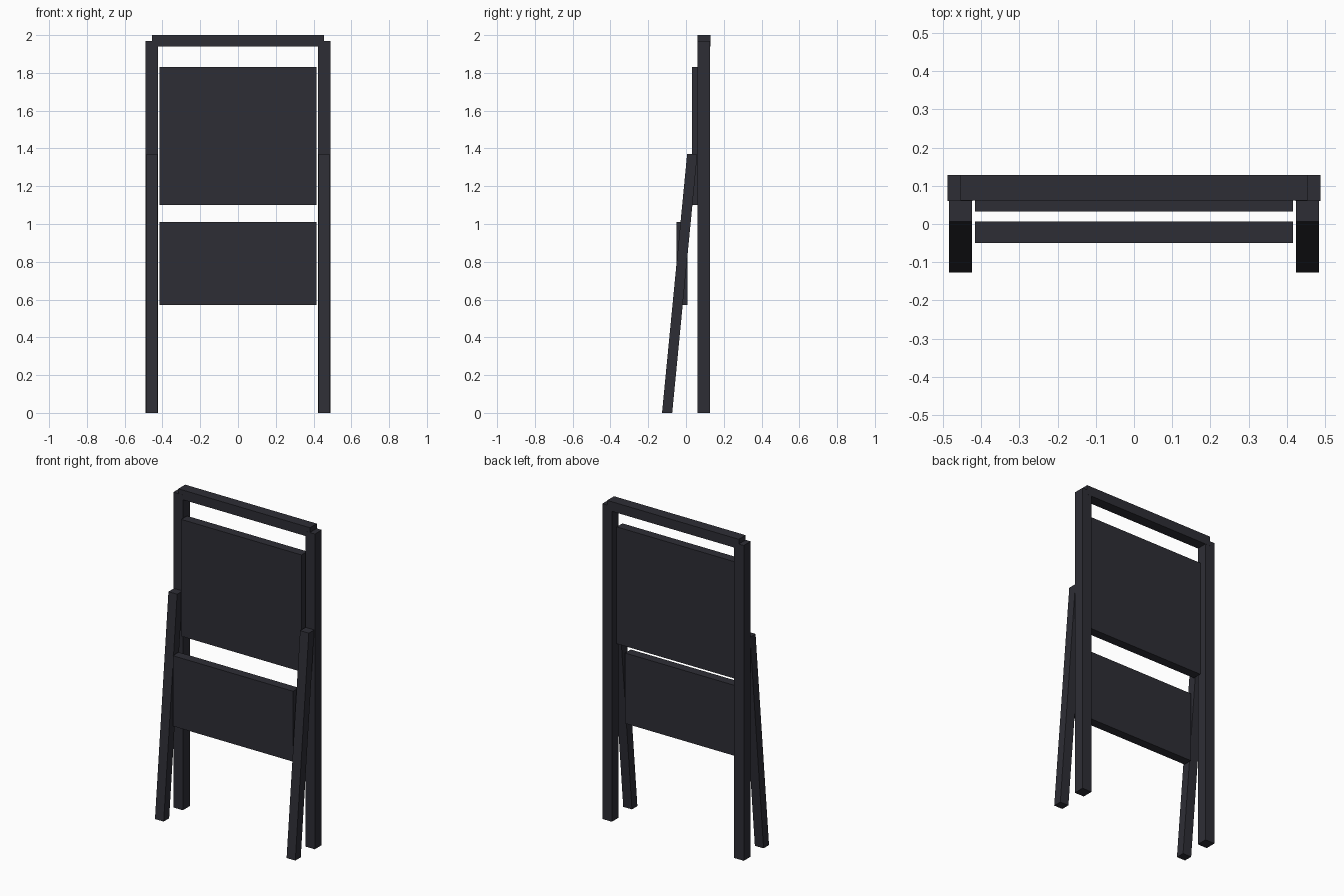
import bpy
import bmesh

cube = bpy.data.objects.get("Cube")
if cube:
    bpy.data.objects.remove(cube, do_unlink=True)

# Single dark painted finish
paint = bpy.data.materials.new("charcoal_paint")
paint.use_nodes = True
colour = (0.027, 0.027, 0.036, 1)
paint.diffuse_color = colour
paint.node_tree.nodes["Principled BSDF"].inputs["Base Color"].default_value = colour


def bar(name, x, y, z, lean=0.0):
    """Box between (min, max) ranges; lean slides its top along y."""
    bm = bmesh.new()
    bmesh.ops.create_cube(bm, size=1)
    for v in bm.verts:
        top = v.co.z > 0
        v.co = (x[v.co.x > 0], y[v.co.y > 0] + lean * top, z[top])
    mesh = bpy.data.meshes.new(name)
    bm.to_mesh(mesh)
    bm.free()
    mesh.materials.append(paint)
    obj = bpy.data.objects.new(name, mesh)
    bpy.context.collection.objects.link(obj)
    return obj


# Upright posts and leaning front legs on both sides
for side, s in (("left", 1), ("right", -1)):
    def span(inner, outer):
        return sorted((s * inner, s * outer))
    bar(side + "_rear_post", span(0.423, 0.489), (0.06, 0.128), (0, 1.97))
    bar(side + "_front_leg", span(0.425, 0.485), (-0.127, -0.073), (0, 1.37), lean=0.133)

# Top rail capping the posts
bar("top_rail", (-0.455, 0.455), (0.061, 0.1285), (1.94, 2.0))

# Backrest and folded seat panels
bar("backrest_panel", (-0.416, 0.416), (0.033, 0.09), (1.10, 1.83))
bar("seat_panel", (-0.416, 0.416), (-0.05, 0.007), (0.57, 1.01))
